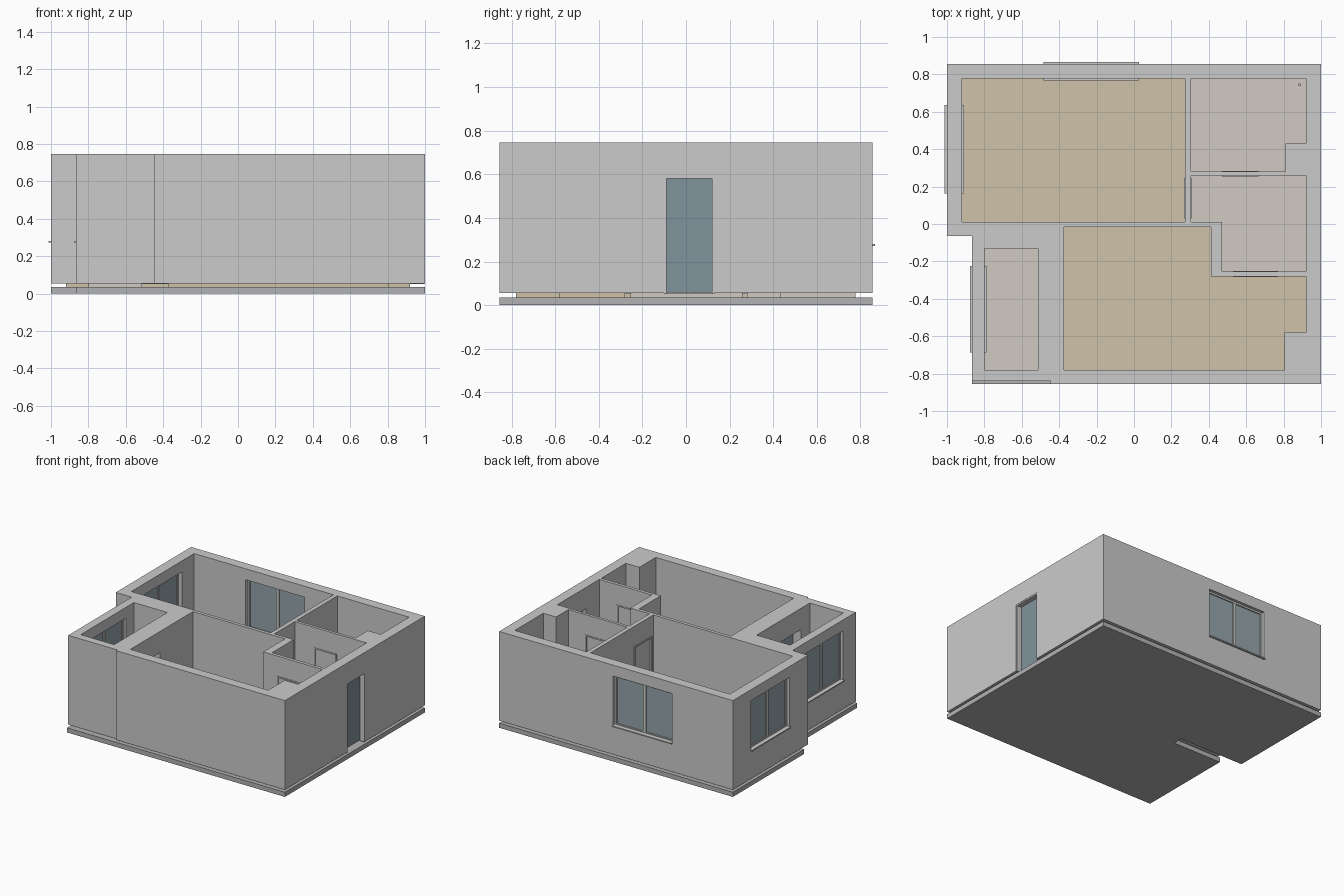
import bpy, bmesh, math

if "Cube" in bpy.data.objects:
    bpy.data.objects.remove(bpy.data.objects["Cube"])

def mat(name, rgb):
    m = bpy.data.materials.new(name)
    m.diffuse_color = (*rgb, 1)
    m.use_nodes = True
    m.node_tree.nodes["Principled BSDF"].inputs["Base Color"].default_value = m.diffuse_color
    return m

WOOD = mat("wood_floor", (0.62, 0.54, 0.40))
TILE = mat("tile_floor", (0.64, 0.59, 0.54))
GLASS = mat("glass", (0.30, 0.38, 0.41))
DOOR = mat("door_slate", (0.22, 0.29, 0.33))
SLAB = mat("concrete", (0.45, 0.45, 0.46))

Z0, Z1 = 0.055, 0.745          # wall bottom and top
SILL, HEAD, DOOR_TOP = 0.275, 0.66, 0.59

def prism(name, pts, z0, z1, m=None):
    """Extrude a floor-plan outline from z0 to z1."""
    bm = bmesh.new()
    f = bm.faces.new([bm.verts.new((x, y, z0)) for x, y in pts])
    r = bmesh.ops.extrude_face_region(bm, geom=[f])
    for v in r["geom"]:
        if isinstance(v, bmesh.types.BMVert):
            v.co.z = z1
    bmesh.ops.recalc_face_normals(bm, faces=bm.faces)
    me = bpy.data.meshes.new(name)
    bm.to_mesh(me)
    bm.free()
    ob = bpy.data.objects.new(name, me)
    bpy.context.collection.objects.link(ob)
    if m:
        me.materials.append(m)
    return ob

def rect(x0, x1, y0, y1):
    return [(x0, y0), (x1, y0), (x1, y1), (x0, y1)]

def box(name, x, y, z, m=None):
    return prism(name, rect(*x, *y), *z, m)

def cut(ob, cutter):
    mod = ob.modifiers.new("cut", "BOOLEAN")
    mod.operation, mod.solver, mod.object = "DIFFERENCE", "EXACT", cutter
    bpy.context.view_layer.objects.active = ob
    bpy.ops.object.modifier_apply(modifier=mod.name)
    bpy.data.objects.remove(cutter)

# Foundation slab with the slot behind the side room
prism("foundation_slab", [(-1, -.015), (-1, .855), (1, .855), (1, -.855), (-.865, -.855),
      (-.865, -.09), (-.447, -.09), (-.447, -.015)], 0, 0.036, SLAB)

# Walls: outer outline, stepped at the left and front
walls = prism("walls", [(-1, -.065), (-1, .855), (1, .855), (1, -.855), (-.447, -.855),
              (-.447, -.84), (-.865, -.84), (-.865, -.065)], Z0, Z1)

# Rooms: hollowed out of the walls, each with its own floor plate
rooms = {
    "living_room": (rect(-.92, .272, .01, .778), WOOD),
    "bathroom": ([(.305, .28), (.81, .28), (.81, .43), (.92, .43), (.92, .778), (.305, .778)], TILE),
    "hall": ([(.47, -.255), (.92, -.255), (.92, .258), (.305, .258), (.305, .01), (.47, .01)], TILE),
    "kitchen": ([(-.375, -.78), (.805, -.78), (.805, -.58), (.92, -.58), (.92, -.28),
                 (.412, -.28), (.412, -.015), (-.375, -.015)], WOOD),
    "balcony": (rect(-.8, -.513, -.78, -.13), TILE),
}
for name, (pts, m) in rooms.items():
    cut(walls, prism("cutter", pts, Z0 - .1, Z1 + .1))
    prism(name + "_floor", pts, 0.036, Z0, m)

def place(axis, along, depth):
    """Return x and y ranges for a wall running along the given axis."""
    return (along, depth) if axis == "x" else (depth, along)

def frame(name, axis, a, d, z, t, bottom=True):
    """Rectangular frame: two jambs, a head and optionally a bottom rail."""
    lo, hi = min(d), max(d)
    parts = [((a[0], a[0] + t), z), ((a[1] - t, a[1]), z),
             ((a[0] + t, a[1] - t), (z[1] - t, z[1]))]
    if bottom:
        parts.append(((a[0] + t, a[1] - t), (z[0], z[0] + t)))
    for label, (al, zz) in zip(("left", "right", "head", "bottom"), parts):
        box(f"{name}_{label}", *place(axis, al, (lo, hi)), zz)

def opening(axis, a, d, z):
    lo, hi = min(d) - .02, max(d) + .02
    cut(walls, box("cutter", *place(axis, a, (lo, hi)), z))

def window(name, axis, a, out, inn):
    """Two-pane window with sills; 'out' and 'inn' are the wall faces."""
    s = 1 if inn > out else -1
    opening(axis, a, (out, inn), (SILL, HEAD))
    mid = out + s * .035
    frame(name + "_frame", axis, a, (mid - .013, mid + .013), (SILL, HEAD), .014)
    c = (a[0] + a[1]) / 2
    box(name + "_mullion", *place(axis, (c - .012, c + .012), (mid - .012, mid + .012)),
        (SILL + .014, HEAD - .014))
    box(name + "_glass", *place(axis, (a[0] + .014, a[1] - .014), (mid - .004, mid + .004)),
        (SILL + .014, HEAD - .014), GLASS)
    # sill boards, outside and inside
    for side, d in (("outer", (out - s * .012, mid)), ("inner", (mid, inn + s * .012))):
        box(f"{name}_{side}_sill", *place(axis, (a[0] - .003, a[1] + .003), sorted(d)),
            (SILL - .003, SILL + .006))

window("back_window", "x", (-.48, .025), .855, .778)
window("left_window", "y", (.165, .632), -1, -.92)
window("balcony_window", "y", (-.685, -.228), -.865, -.8)

def door(name, axis, a, d, leaf, m=None):
    """Door opening with a lining and a thin leaf at depth 'leaf'."""
    opening(axis, a, d, (Z0 - .05, DOOR_TOP))
    frame(name + "_frame", axis, a, d, (Z0 - .004, DOOR_TOP), .01, bottom=False)
    box(name + "_leaf", *place(axis, (a[0] + .01, a[1] - .01), (leaf - .006, leaf + .006)),
        (Z0 + .002, DOOR_TOP - .01), m)

door("entrance_door", "y", (-.1, .13), (.92, .998), .955, DOOR)
door("living_door", "y", (.03, .245), (.266, .308), .288)
door("bathroom_door", "x", (.47, .665), (.255, .284), .27)
door("kitchen_door", "x", (.53, .77), (-.284, -.252), -.268)
door("balcony_door", "y", (-.68, -.41), (-.513, -.375), -.44, GLASS)

# Riser pipe in the bathroom corner
bpy.ops.mesh.primitive_cylinder_add(vertices=16, radius=.008, depth=Z1 - Z0 - .1,
                                    location=(.885, .745, (Z0 + Z1 - .1) / 2))
bpy.context.object.name = "riser_pipe"
bpy.ops.object.shade_smooth_by_angle()
